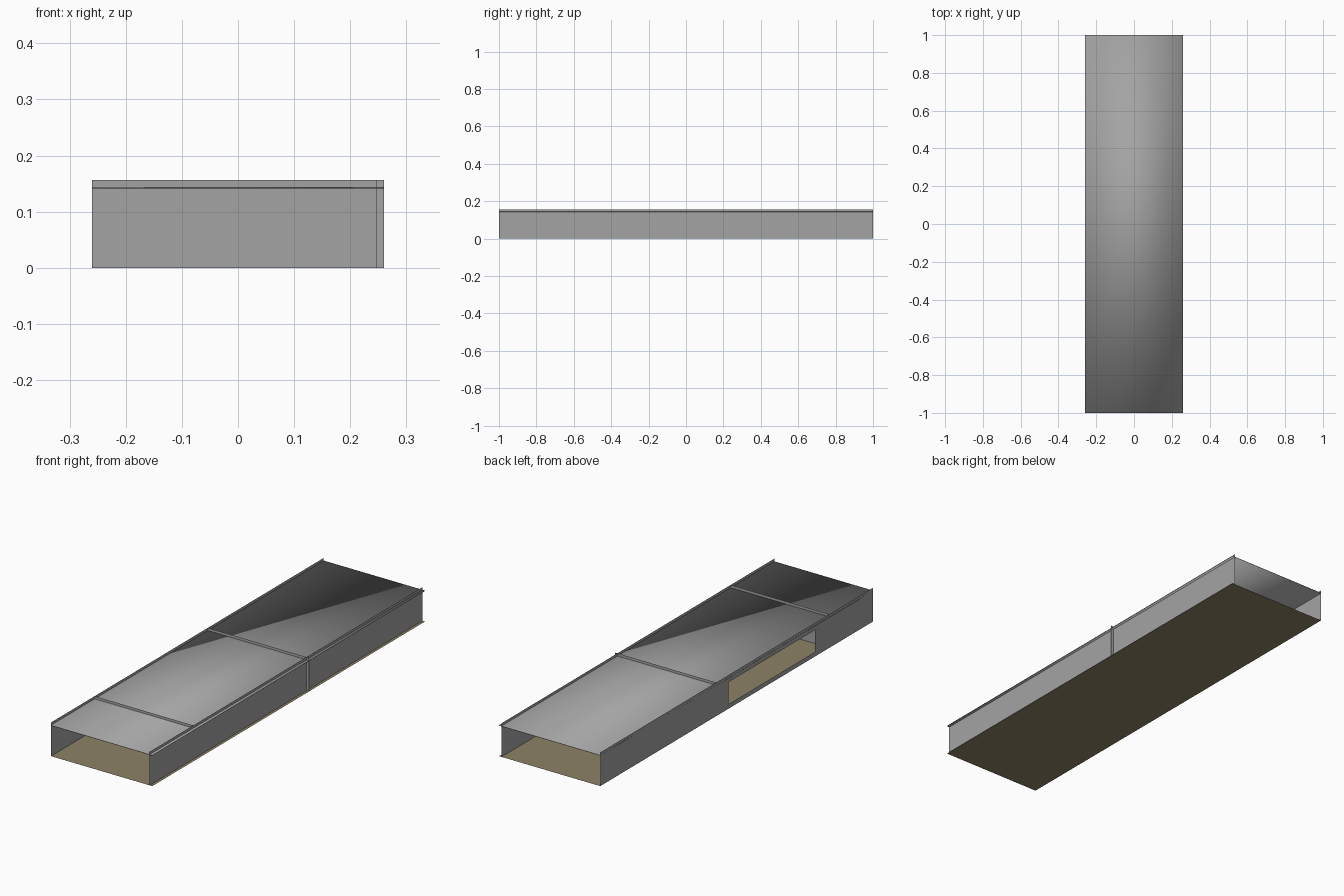
import bpy, bmesh

if "Cube" in bpy.data.objects:
    bpy.data.objects.remove(bpy.data.objects["Cube"])

L, R, WALL_R = -0.26, 0.26, 0.247   # outer sides and the inset right wall
TOP, CEIL = 0.156, 0.1435


def material(name, rgb):
    m = bpy.data.materials.new(name)
    m.diffuse_color = (*rgb, 1)
    m.use_nodes = True
    m.node_tree.nodes["Principled BSDF"].inputs["Base Color"].default_value = m.diffuse_color
    return m


GREY = material("plain grey", (0.37, 0.37, 0.37))
TAN = material("tan floor", (0.27, 0.225, 0.14))


def finish(name, bm, mat):
    me = bpy.data.meshes.new(name)
    bm.to_mesh(me)
    bm.free()
    me.materials.append(mat)
    ob = bpy.data.objects.new(name, me)
    bpy.context.collection.objects.link(ob)
    return ob


def sheet(name, place, us, vs, mat, skip=(), flip=False):
    """Thin sheet of grid cells; place(u, v) maps to 3D, skip lists open cells."""
    bm = bmesh.new()
    grid = [[bm.verts.new(place(u, v)) for v in vs] for u in us]
    for i in range(len(us) - 1):
        for j in range(len(vs) - 1):
            if (i, j) not in skip:
                f = [grid[i][j], grid[i + 1][j], grid[i + 1][j + 1], grid[i][j + 1]]
                bm.faces.new(f[::-1] if flip else f)
    return finish(name, bm, mat)


# Floor
sheet("floor", lambda x, y: (x, y, 0), [L, R], [-1, 1], TAN)

# Side walls; the left one has a long opening
sheet("right_wall", lambda y, z: (WALL_R, y, z), [-1, 0.15, 1], [0, TOP], GREY)
sheet("left_wall", lambda y, z: (L, y, z), [-1, -0.575, 0.06, 0.15, 1],
      [0, 0.021, 0.123, TOP], GREY, skip=[(1, 1)], flip=True)

# Cross partitions that stand slightly above the ceiling
sheet("front_partition", lambda x, z: (x, -0.68, z), [L, WALL_R], [0, TOP], GREY)
sheet("middle_partition", lambda x, z: (x, 0.15, z), [L, R], [0, TOP], GREY)

# Thin ceiling slab with smooth shading wrapped over its edges
bm = bmesh.new()
bmesh.ops.create_cube(bm, size=1)
for v in bm.verts:
    v.co = (v.co.x * (R - L), v.co.y * 2, CEIL - 0.001 + v.co.z * 0.002)
for f in bm.faces:
    f.smooth = True
finish("ceiling", bm, GREY)
